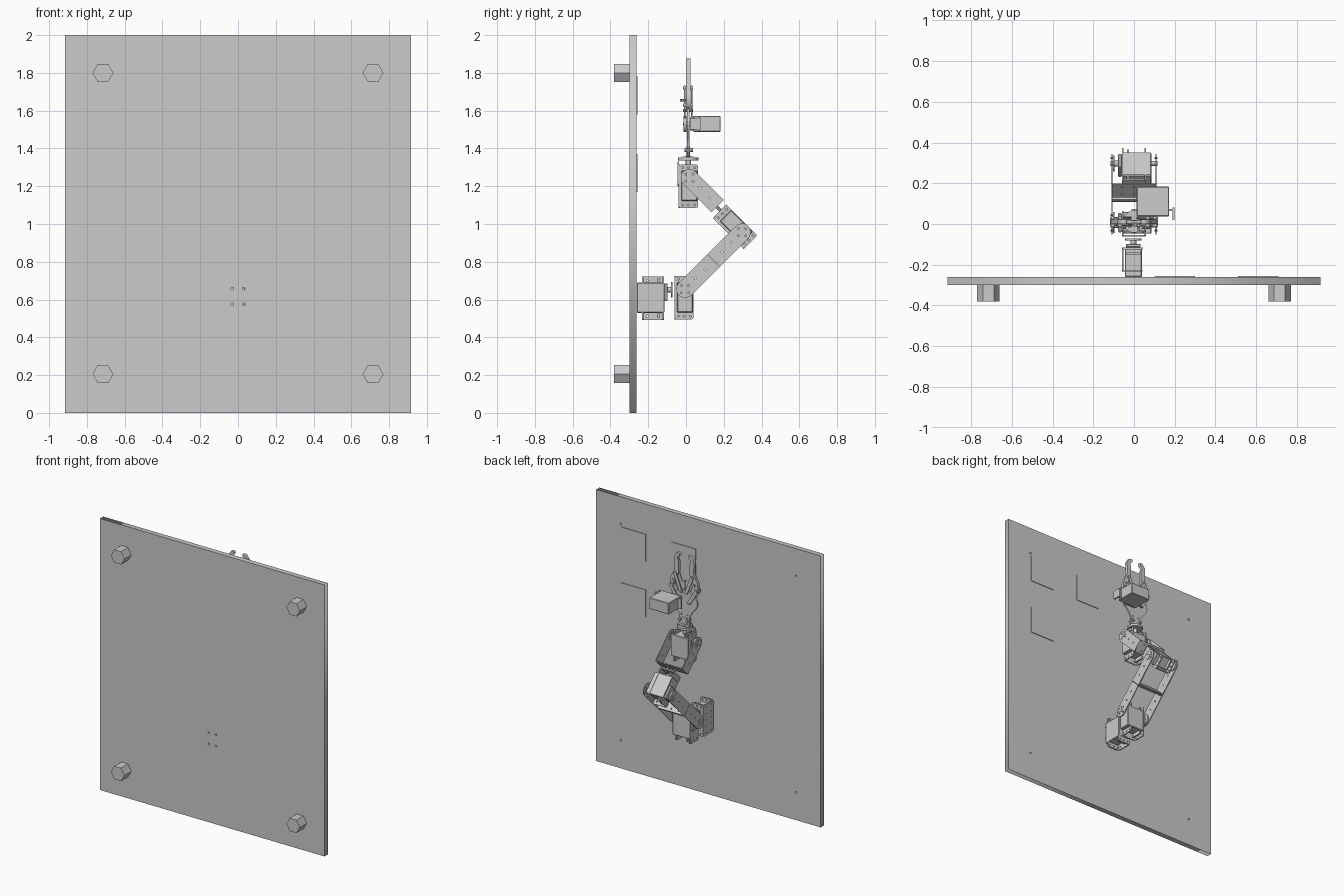
import bpy, bmesh, math
from mathutils import Vector as V, Matrix

old = bpy.data.objects.get("Cube")
if old:
    bpy.data.objects.remove(old)

grey = bpy.data.materials.new("plain grey")
grey.use_nodes = True
grey.diffuse_color = (0.6, 0.6, 0.6, 1)
grey.node_tree.nodes["Principled BSDF"].inputs["Base Color"].default_value = (0.6, 0.6, 0.6, 1)

X, Y, Z = V((1, 0, 0)), V((0, 1, 0)), V((0, 0, 1))


def frame(o, a, b, c):
    """Matrix whose local axes are a, b, c at point o."""
    m = Matrix((a, b, c)).transposed().to_4x4()
    m.translation = o
    return m


def add(name, mesh):
    ob = bpy.data.objects.new(name, mesh)
    mesh.materials.clear()
    mesh.materials.append(grey)
    bpy.context.collection.objects.link(ob)
    return ob


def finish(name, bm):
    bmesh.ops.recalc_face_normals(bm, faces=bm.faces[:])
    mesh = bpy.data.meshes.new(name)
    bm.to_mesh(mesh)
    bm.free()
    return add(name, mesh)


def box(name, m, lo, hi, bevel=0.0):
    lo, hi = V(lo), V(hi)
    bm = bmesh.new()
    bmesh.ops.create_cube(bm, size=1)
    for v in bm.verts:
        v.co = (lo + hi) / 2 + v.co * (hi - lo)
    if bevel:
        bmesh.ops.bevel(bm, geom=bm.edges[:], offset=bevel, segments=1, affect='EDGES')
    bm.transform(m)
    return finish(name, bm)


def cyl(name, p, q, r, sides=20):
    p, q = V(p), V(q)
    bm = bmesh.new()
    bmesh.ops.create_cone(bm, cap_ends=True, segments=sides, radius1=r, radius2=r, depth=(q - p).length)
    bm.transform(Matrix.Translation((p + q) / 2) @ (q - p).to_track_quat('Z', 'Y').to_matrix().to_4x4())
    return finish(name, bm)


def arc(cx, cy, r, a0, a1, n):
    return [(cx + r * math.cos(math.radians(a0 + (a1 - a0) * i / n)),
             cy + r * math.sin(math.radians(a0 + (a1 - a0) * i / n))) for i in range(n + 1)]


def rounded(x0, x1, y0, y1, r):
    return (arc(x1 - r, y1 - r, r, 0, 90, 4) + arc(x0 + r, y1 - r, r, 90, 180, 4)
            + arc(x0 + r, y0 + r, r, 180, 270, 4) + arc(x1 - r, y0 + r, r, 270, 360, 4))


def plate(name, m, outline, thick, holes=(), r=0.005):
    """Flat sheet with round holes, centred on the local XY plane."""
    cu = bpy.data.curves.new(name, 'CURVE')
    cu.dimensions, cu.fill_mode, cu.extrude = '2D', 'BOTH', thick / 2
    for loop in [outline] + [arc(x, y, r, 0, 330, 11) for x, y in holes]:
        sp = cu.splines.new('POLY')
        sp.points.add(len(loop) - 1)
        for pt, (x, y) in zip(sp.points, loop):
            pt.co = (x, y, 0, 1)
        sp.use_cyclic_u = True
    tmp = bpy.data.objects.new(name + " curve", cu)
    bpy.context.collection.objects.link(tmp)
    mesh = bpy.data.meshes.new_from_object(tmp.evaluated_get(bpy.context.evaluated_depsgraph_get()))
    bpy.data.objects.remove(tmp)
    bpy.data.curves.remove(cu)
    mesh.transform(m)
    if m.determinant() < 0:
        mesh.flip_normals()
    return add(name, mesh)


def bar(name, m, p, q, r, thick):
    """Link with round ends and a pin hole at each end."""
    a = math.degrees(math.atan2(q[1] - p[1], q[0] - p[0]))
    plate(name, m, arc(*q, r, a - 90, a + 90, 8) + arc(*p, r, a + 90, a + 270, 8), thick, [p, q], r * 0.35)


def servo(name, joint, axis, n, down):
    """Motor with ears, shaft and horn; the joint lies on its shaft."""
    joint = V(joint)
    m = frame(joint, axis, n, down)
    box(name + "_motor", m, (-0.085, -0.042, -0.037), (0.06, 0.042, 0.123), 0.004)
    box(name + "_gear_cover", m, (0.06, -0.036, -0.034), (0.078, 0.036, 0.06), 0.004)
    box(name + "_ears", m, (0.025, -0.036, -0.062), (0.034, 0.036, 0.15))
    cyl(name + "_shaft", joint + axis * 0.07, joint + axis * 0.1, 0.015)
    cyl(name + "_horn", joint + axis * 0.095, joint + axis * 0.104, 0.04)


def holder(name, joint, axis, n, down):
    """Folded bracket: one back sheet and two drilled side sheets."""
    joint = V(joint)
    holes = [(d, w) for d in (-0.054, 0.144) for w in (-0.028, 0.005, 0.036)]
    for s, side in ((-1, "near"), (1, "far")):
        plate(f"{name}_{side}_flange", frame(joint + axis * s * 0.055, down, n, axis),
              rounded(-0.07, 0.16, -0.045, 0.055, 0.012), 0.008, holes)
    back = [(d, w) for d in (-0.05, 0, 0.045, 0.09, 0.14) for w in (-0.03, 0.03)]
    plate(name + "_back_sheet", frame(joint + n * 0.053, down, axis, n),
          rounded(-0.07, 0.16, -0.057, 0.057, 0.012), 0.008, back)


def fork(name, joint, d, length=0.212):
    """U-shaped arm piece reaching from the joint along d."""
    joint = V(joint)
    w = X.cross(d)
    outline = arc(0, 0, 0.046, 90, 270, 12) + [(length, -0.046), (length, 0.046)]
    holes = [(0.08, 0), (0.15, 0)] + [(0.027 * c, 0.027 * s) for c, s in ((1, 0), (0, 1), (-1, 0), (0, -1))]
    for s, side in ((1, "left"), (-1, "right")):
        plate(f"{name}_{side}_cheek", frame(joint + X * s * 0.108, d, w, X), outline, 0.007, holes)
        cyl(f"{name}_{side}_pin", joint + X * s * 0.055, joint + X * s * 0.116, 0.012, 12)
        for k in (-1, 1):
            p = joint + d * 0.019 * k + w * 0.019
            cyl(f"{name}_{side}_screw", p + X * s * 0.1, p + X * s * 0.116, 0.005, 8)
    plate(name + "_bridge", frame(joint + d * (length - 0.004), X, w, d),
          rounded(-0.11, 0.11, -0.046, 0.046, 0.004), 0.007,
          [(x, y) for x in (-0.06, 0, 0.06) for y in (-0.025, 0.025)])


# Upright board with drilled holes, and hexagonal feet on its front
corners = [(x, z) for x in (-0.715, 0.715) for z in (0.205, 1.8)]
mount = [(x, z) for x in (-0.03, 0.03) for z in (0.575, 0.658)]
plate("board", frame(V((0, -0.28, 0)), X, Z, -Y), [(-0.915, 0), (0.915, 0), (0.915, 2), (-0.915, 2)],
      0.038, corners + mount, 0.007)
for x, z in corners:
    foot = cyl("foot", (x, -0.38, z), (x, -0.299, z), 0.055, 6)
    c = V((x, 0, z))
    spin = Matrix.Translation(c) @ Matrix.Rotation(math.radians(30), 4, 'Y') @ Matrix.Translation(-c)
    # a corner of each hexagon points sideways
    far = max(foot.data.vertices, key=lambda v: v.co.x)
    if far.co.x - x < 0.052:
        foot.data.transform(spin)

# Thin square markers on the back of the board
for x, z in ((0.61, 1.68), (0.2, 1.68), (0.61, 1.27)):
    box("marker", Matrix.Translation((x, -0.259, z)), (-0.1, -0.003, -0.1), (0.1, 0.003, 0.1))

# Base motor that turns the whole arm
base = (-0.003, -0.175, 0.652)
servo("base", base, Y, -X, -Z)
holder("base_holder", base, Y, -X, -Z)

# Shoulder, elbow and wrist motors in their brackets
shoulder, elbow, wrist = (0, -0.005, 0.655), (0, 0.297, 0.957), (0, 0.018, 1.245)
up = V((0, 1, 1)).normalized()
back = V((0, -1, 1)).normalized()
for name, joint, n, down in (("shoulder", shoulder, -Y, -Z), ("elbow", elbow, -up, back), ("wrist", wrist, -Y, -Z)):
    servo(name, joint, -X, n, down)
    holder(name + "_holder", joint, -X, n, down)

# Arm pieces
fork("upper_arm_lower", shoulder, up)
fork("upper_arm_upper", elbow, -up)
fork("forearm", wrist, -back)
for s in (-1, 1):
    p = V(elbow) + back * 0.15 + X * 0.03 * s
    cyl("forearm_bolt", p, p + back * 0.045, 0.008, 8)
plate("elbow_end_sheet", frame(V(elbow) + back * 0.158, X, up, back), rounded(-0.057, 0.057, -0.045, 0.045, 0.01), 0.008)

# Turntable that carries the gripper
plate("wrist_tongue", frame(V((0, -0.041, 1.265)), X, Z, -Y), rounded(-0.05, 0.05, -0.065, 0.065, 0.02), 0.008,
      [(x, z) for x in (-0.03, 0.03) for z in (-0.03, 0.03)])
cyl("turn_shaft", (0, 0.012, 1.29), (0, 0.012, 1.36), 0.014)
cyl("turn_disc", (0, 0.012, 1.335), (0, 0.012, 1.351), 0.054, 28)
box("gripper_foot", Matrix(), (-0.045, -0.018, 1.351), (0.045, 0.04, 1.358))
box("gripper_stem", Matrix(), (-0.02, 0.002, 1.355), (0.02, 0.02, 1.41))
for x in (-0.032, 0.032):
    cyl("stem_bolt", (x, -0.008, 1.392), (x, 0.038, 1.392), 0.01, 8)

# Gripper palm, motor and gears
face = frame(V((0, 0.012, 0)), X, Z, -Y)
half = [(0.04, 1.355), (0.04, 1.42), (0.065, 1.46)] + arc(0.045, 1.53, 0.06, -35, 60, 8) + [(0.035, 1.61)]
plate("palm", face, half + [(-x, z) for x, z in reversed(half)], 0.012,
      [(x, z) for x in (-0.025, 0.025) for z in (1.43, 1.59)])
servo("gripper", (0.05, 0.098, 1.53), -Y, Z, X)
box("gripper_motor_bracket", Matrix(), (0.19, 0.02, 1.5), (0.2, 0.08, 1.56))

# Fingers, links and pins, mirrored about the middle
finger = [(0.035, 1.875), (0.058, 1.875), (0.082, 1.84), (0.076, 1.75), (0.108, 1.69), (0.118, 1.62),
          (0.098, 1.61), (0.078, 1.67), (0.045, 1.73), (0.045, 1.81), (0.056, 1.84), (0.035, 1.855)]
for s, side in ((1, "left"), (-1, "right")):
    m = Matrix.Scale(s, 4, X)
    plate(side + "_finger", m @ face, finger, 0.022, [(0.09, 1.67)], 0.006)
    cyl(side + "_gear", (s * 0.045, -0.012, 1.53), (s * 0.045, 0.003, 1.53), 0.043, 16)
    for y in (-0.006, 0.03):
        off = frame(V((0, y, 0)), X, Z, -Y)
        bar(side + "_outer_link", m @ off, (0.045, 1.53), (0.105, 1.63), 0.013, 0.007)
        bar(side + "_inner_link", m @ off, (0.022, 1.6), (0.068, 1.72), 0.012, 0.007)
    for x, z in ((0.045, 1.53), (0.105, 1.63), (0.022, 1.6), (0.068, 1.72)):
        cyl(side + "_pin", (s * x, -0.017, z), (s * x, 0.036, z), 0.008, 8)
cyl("long_pin", (0.022, -0.032, 1.655), (0.022, 0.0, 1.655), 0.006, 8)
bar("pin_link", frame(V((0, -0.006, 0)), X, Z, -Y), (0.022, 1.6), (0.022, 1.655), 0.011, 0.007)
